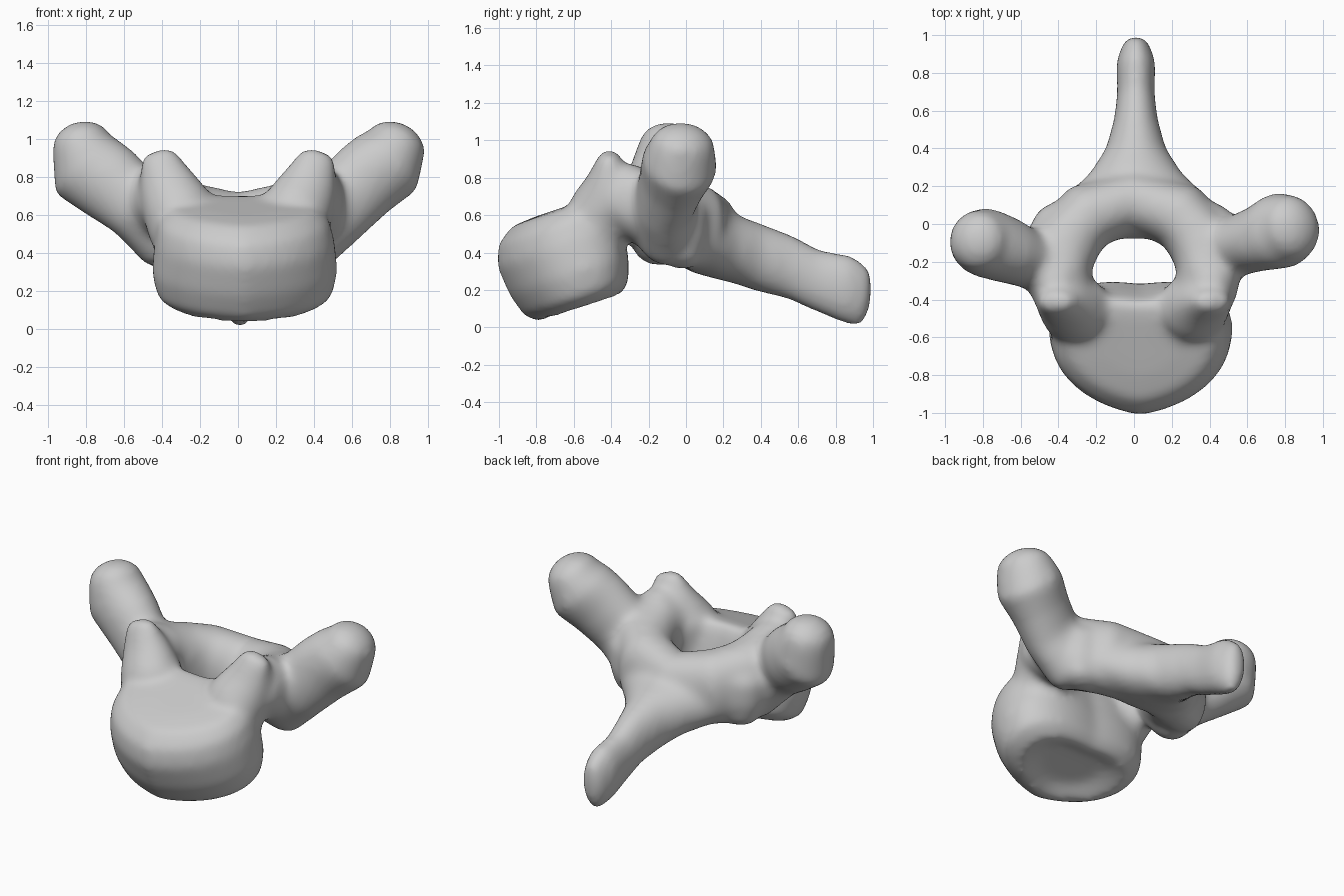
import bpy, bmesh, math
from mathutils import Vector

cube = bpy.data.objects.get("Cube")
if cube:
    bpy.data.objects.remove(cube, do_unlink=True)

bone = bpy.data.materials.new("bone grey")
bone.use_nodes = True
bone.diffuse_color = (0.6, 0.6, 0.6, 1)
bone.node_tree.nodes["Principled BSDF"].inputs["Base Color"].default_value = (0.6, 0.6, 0.6, 1)

SIDES = 40
parts = []


def spow(value, power):
    return math.copysign(abs(value) ** power, value)


def loft(name, sections, up=(0, 0, 1), axis=None, power=2.0, heart=0.0, cap=0.6):
    """Skin superellipse rings (centre, half width, half height) along a path, with domed ends."""
    up = Vector(up)
    pts = [Vector(s[0]) for s in sections]
    rings = []
    for i, (_, ru, rv) in enumerate(sections):
        t = Vector(axis) if axis else pts[min(i + 1, len(pts) - 1)] - pts[max(i - 1, 0)]
        t.normalize()
        side = t.cross(up).normalized()
        rise = side.cross(t)
        steps = [(1, 0)]
        if cap and i in (0, len(pts) - 1):
            sign = -1 if i == 0 else 1
            steps = [(math.cos(a), sign * cap * min(ru, rv) * math.sin(a)) for a in (0, 0.5, 1, 1.4)]
            if i == 0:
                steps.reverse()
        for scale, push in steps:
            ring = []
            for k in range(SIDES):
                a = math.tau * k / SIDES
                u, v = spow(math.cos(a), 2 / power), spow(math.sin(a), 2 / power)
                v += heart * (abs(u) - 0.6)
                ring.append(pts[i] + t * push + side * u * ru * scale + rise * v * rv * scale)
            rings.append(ring)
    bm = bmesh.new()
    verts = [[bm.verts.new(p) for p in ring] for ring in rings]
    for low, high in zip(verts, verts[1:]):
        for k in range(SIDES):
            n = (k + 1) % SIDES
            bm.faces.new((low[k], low[n], high[n], high[k]))
    bm.faces.new(verts[0][::-1])
    bm.faces.new(verts[-1])
    bmesh.ops.recalc_face_normals(bm, faces=bm.faces)
    mesh = bpy.data.meshes.new(name)
    bm.to_mesh(mesh)
    bm.free()
    mesh.materials.append(bone)
    obj = bpy.data.objects.new(name, mesh)
    bpy.context.collection.objects.link(obj)
    parts.append(obj)


# Body: tilted heart-shaped block with slightly dished end faces
loft("body", [
    ((0.03, -0.56, 0.15), 0.20, 0.13),
    ((0.03, -0.54, 0.105), 0.36, 0.22),
    ((0.035, -0.55, 0.165), 0.46, 0.29),
    ((0.035, -0.585, 0.29), 0.49, 0.33),
    ((0.035, -0.635, 0.45), 0.475, 0.345),
    ((0.03, -0.65, 0.56), 0.45, 0.325),
    ((0.03, -0.64, 0.635), 0.38, 0.27),
    ((0.03, -0.63, 0.65), 0.22, 0.16),
], up=(0, 1, 0), axis=(0, -0.31, 0.95), power=2.2, heart=0.26, cap=0)

# Lamina: arch closing the canal, its front ends rising into the upper joints
half = [((0.42, -0.37, 0.73), 0.13, 0.17),
        ((0.40, -0.25, 0.66), 0.17, 0.19),
        ((0.37, -0.11, 0.59), 0.185, 0.22),
        ((0.25, 0.04, 0.54), 0.18, 0.23)]
mirrored = [((-x, y, z), ru, rv) for (x, y, z), ru, rv in half]
loft("lamina", half + [((0, 0.12, 0.50), 0.165, 0.22)] + mirrored[::-1], power=2.2, cap=0.5)

# Spinous process: long keel sloping back and down, flaring into the lamina
loft("spinous_process", [
    ((0.01, 0.06, 0.49), 0.46, 0.20),
    ((0.01, 0.17, 0.45), 0.35, 0.19),
    ((0.01, 0.27, 0.415), 0.245, 0.18),
    ((0.01, 0.40, 0.37), 0.16, 0.18),
    ((0.01, 0.56, 0.32), 0.115, 0.17),
    ((0.01, 0.70, 0.25), 0.10, 0.165),
    ((0.01, 0.86, 0.205), 0.105, 0.185),
    ((0.01, 0.94, 0.17), 0.075, 0.17),
], axis=(0, 1, -0.1), cap=0.7)

# Transverse processes: clubs rising outward, the right one lower and further forward
loft("left_transverse_process", [
    ((0.36, -0.10, 0.55), 0.18, 0.25),
    ((0.54, -0.115, 0.66), 0.16, 0.205),
    ((0.67, -0.075, 0.785), 0.175, 0.21),
    ((0.78, -0.035, 0.87), 0.205, 0.215),
    ((0.83, -0.02, 0.965), 0.18, 0.165),
], cap=0.75)
loft("right_transverse_process", [
    ((-0.36, -0.13, 0.55), 0.18, 0.25),
    ((-0.54, -0.19, 0.66), 0.16, 0.19),
    ((-0.67, -0.14, 0.765), 0.175, 0.21),
    ((-0.785, -0.10, 0.845), 0.185, 0.225),
    ((-0.825, -0.09, 0.975), 0.165, 0.16),
], cap=0.75)

# Paired pedicles and joint processes
for label, s in (("left", 1), ("right", -1)):
    loft(label + "_pedicle", [
        ((s * 0.33, -0.52, 0.58), 0.14, 0.13),
        ((s * 0.36, -0.38, 0.66), 0.145, 0.18),
        ((s * 0.38, -0.22, 0.67), 0.15, 0.18),
    ])
    loft(label + "_upper_joint", [
        ((s * 0.29, -0.48, 0.50), 0.18, 0.18),
        ((s * 0.32, -0.44, 0.65), 0.19, 0.18),
        ((s * 0.385, -0.41, 0.79), 0.145, 0.12),
        ((s * 0.42, -0.41, 0.905), 0.10, 0.065),
    ], up=(0, 1, 0))
    loft(label + "_lower_joint", [
        ((s * 0.38, -0.04, 0.60), 0.17, 0.16),
        ((s * 0.38, -0.02, 0.46), 0.16, 0.14),
        ((s * 0.39, -0.01, 0.37), 0.12, 0.10),
    ], up=(0, 1, 0))

# Fuse the parts into one smooth bone
bpy.ops.object.select_all(action="DESELECT")
for obj in parts:
    obj.select_set(True)
bpy.context.view_layer.objects.active = parts[0]
bpy.ops.object.join()
vertebra = bpy.context.view_layer.objects.active
vertebra.name = "vertebra"
fuse = vertebra.modifiers.new("fuse", "REMESH")
fuse.mode = "VOXEL"
fuse.voxel_size = 0.02
fuse.use_smooth_shade = True
soften = vertebra.modifiers.new("soften", "SMOOTH")
soften.factor = 0.5
soften.iterations = 26
